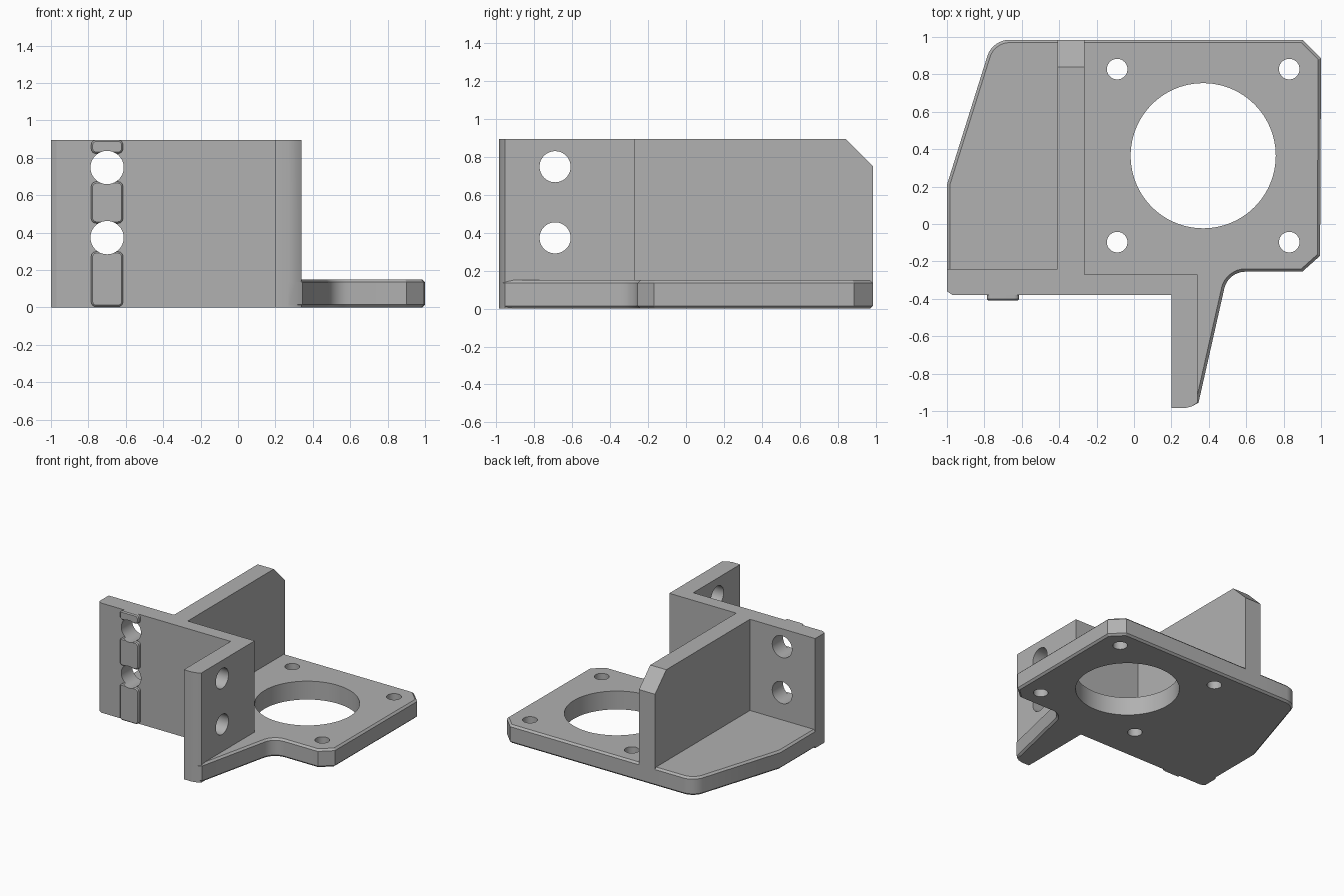
import bpy, bmesh, math
from mathutils import Matrix, Vector

cube = bpy.data.objects.get("Cube")
if cube:
    bpy.data.objects.remove(cube, do_unlink=True)

H = 0.895       # wall height
T = 0.15        # plate thickness
Y = 0.985       # half depth

grey = bpy.data.materials.new("plain grey")
grey.use_nodes = True
colour = (0.44, 0.44, 0.44, 1)
grey.diffuse_color = colour
grey.node_tree.nodes["Principled BSDF"].inputs["Base Color"].default_value = colour


def arc(cx, cy, r, start, end, n=8):
    """Points along an arc, angles in degrees."""
    steps = [math.radians(start + (end - start) * i / n) for i in range(n + 1)]
    return [(cx + r * math.cos(a), cy + r * math.sin(a)) for a in steps]


def prism(name, points, low, high, axis="Z", chamfer=0, caps="both"):
    """Extrude a flat outline along an axis, with optional chamfered rims."""
    place = {"Z": lambda u, v, w: (u, v, w),
             "Y": lambda u, v, w: (u, w, v),
             "X": lambda u, v, w: (w, u, v)}[axis]
    bm = bmesh.new()
    rings = [[bm.verts.new(place(u, v, w)) for u, v in points] for w in (low, high)]
    ends = [bm.faces.new(ring) for ring in rings]
    n = len(points)
    for i in range(n):
        j = (i + 1) % n
        bm.faces.new((rings[0][i], rings[0][j], rings[1][j], rings[1][i]))
    bmesh.ops.recalc_face_normals(bm, faces=bm.faces)
    if chamfer:
        rims = ends if caps == "both" else ends[:1]
        edges = list({e for f in rims for e in f.edges})
        bmesh.ops.bevel(bm, geom=edges, offset=chamfer, segments=1,
                        profile=0.5, affect="EDGES")
    mesh = bpy.data.meshes.new(name)
    bm.to_mesh(mesh)
    bm.free()
    mesh.materials.append(grey)
    ob = bpy.data.objects.new(name, mesh)
    bpy.context.collection.objects.link(ob)
    return ob


def cylinder(name, u, v, r, low, high, axis, sides=48):
    return prism(name, arc(u, v, r, 0, 360, sides)[:-1], low, high, axis)


def combine(target, tool, operation):
    mod = target.modifiers.new(operation.title(), "BOOLEAN")
    mod.operation = operation
    mod.solver = "EXACT"
    mod.object = tool
    bpy.context.view_layer.objects.active = target
    bpy.ops.object.modifier_apply(modifier=mod.name)
    bpy.data.objects.remove(tool, do_unlink=True)


# Base plate with chamfered rim, rounded back corner and filleted gusset
outline = [(-1, -0.36), (-0.97, -0.38), (0.2, -0.38), (0.2, -Y), (0.27, -Y),
           (0.31, -0.975), (0.345, -0.955)]
outline += arc(0.595, -0.37, 0.115, 167, 90)
outline += [(0.9, -0.255), (0.995, -0.17), (1, 0.885), (0.9, Y)]
outline += arc(-0.665, Y - 0.125, 0.125, 90, 161)
outline += [(-1, 0.21)]
bracket = prism("mounting_bracket", outline, 0, T, "Z", 0.015)

# Front wall and the arm that turns forward from it
wall = prism("front_wall", [
    (-1, -0.36), (-0.97, -0.38), (0.2, -0.38), (0.2, -Y), (0.27, -Y),
    (0.31, -0.975), (0.34, -0.955), (0.34, -0.27), (-0.34, -0.27),
    (-0.34, -0.24), (-1, -0.24)], 0, H)
combine(bracket, wall, "UNION")

# Tall rib running back, with its upper rear corner cut off
rib = prism("rib", [(-0.3, 0.02), (Y, 0.02), (Y, H - 0.145),
                    (Y - 0.145, H), (-0.3, H)], -0.41, -0.265, "X")
combine(bracket, rib, "UNION")

# Motor opening and its four screw holes
combine(bracket, cylinder("opening", 0.37, 0.365, 0.388, -0.1, 0.3, "Z", 96), "DIFFERENCE")
for x in (-0.09, 0.83):
    for y in (-0.097, 0.828):
        combine(bracket, cylinder("screw_hole", x, y, 0.055, -0.1, 0.3, "Z"), "DIFFERENCE")

# Bolt holes through the wall and the arm
bolt_heights = (0.373, 0.748)
for z in bolt_heights:
    combine(bracket, cylinder("wall_hole", -0.7, z, 0.089, -0.6, 0, "Y"), "DIFFERENCE")
    combine(bracket, cylinder("arm_hole", -0.69, z, 0.082, 0, 0.6, "X"), "DIFFERENCE")

# Raised locating keys between the wall holes
for i, (z0, z1) in enumerate(((0.004, 0.298), (0.45, 0.672), (0.823, H))):
    r, x0, x1 = 0.025, -0.785, -0.615
    shape = (arc(x0 + r, z0 + r, r, 180, 270, 4) + arc(x1 - r, z0 + r, r, 270, 360, 4)
             + arc(x1 - r, z1 - r, r, 0, 90, 4) + arc(x0 + r, z1 - r, r, 90, 180, 4))
    key = prism(f"locating_key_{i + 1}", shape, -0.41, -0.37, "Y", 0.008, "front")
    for z in bolt_heights:
        combine(key, cylinder("key_hole", -0.7, z, 0.089, -0.6, 0, "Y"), "DIFFERENCE")

# Smooth the round walls, keep every real edge sharp
for ob in bpy.context.scene.objects:
    ob.select_set(ob.type == "MESH")
bpy.context.view_layer.objects.active = bracket
bpy.ops.object.shade_smooth_by_angle(angle=math.radians(25))
